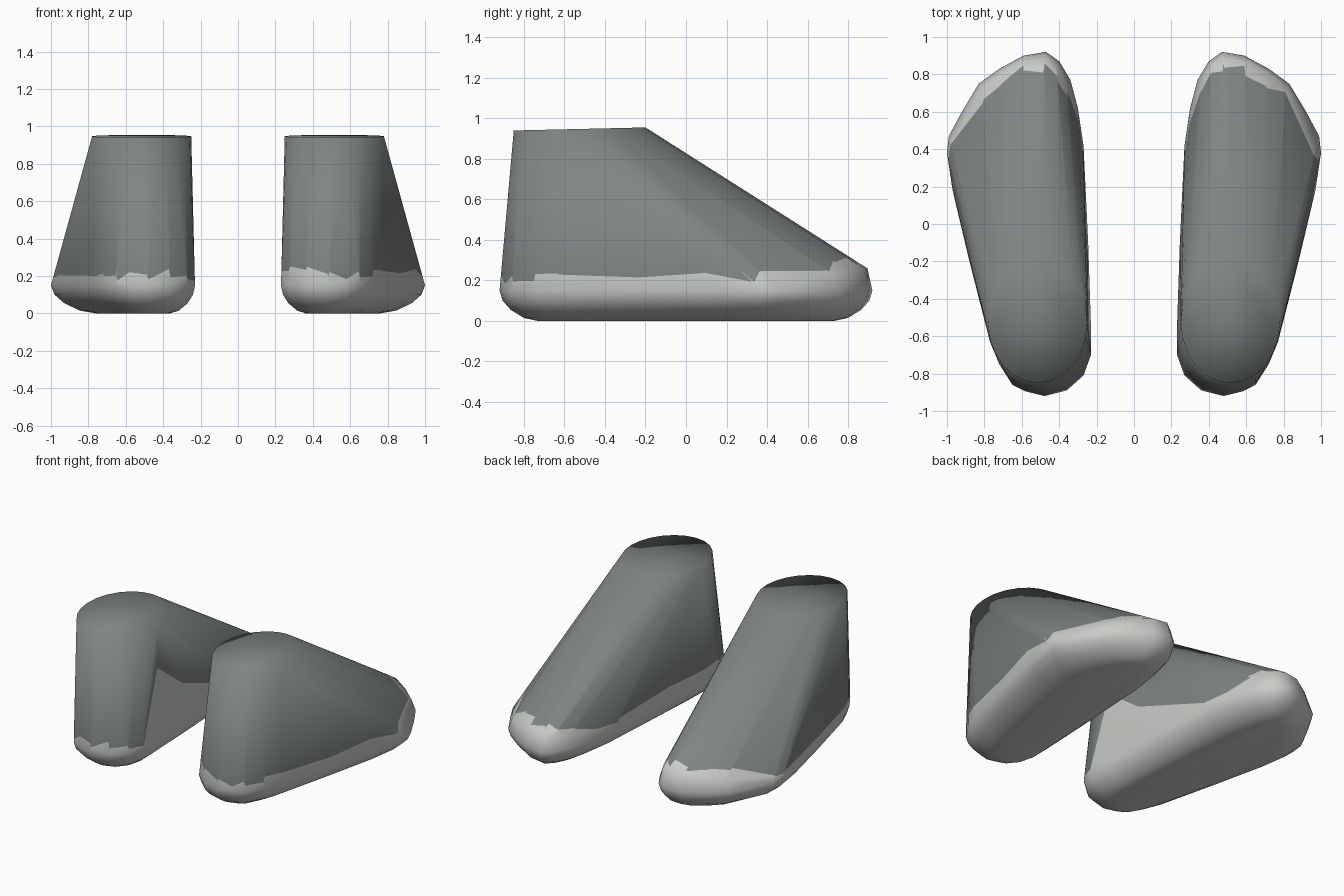
import bpy, bmesh, math, random

if "Cube" in bpy.data.objects:
    bpy.data.objects.remove(bpy.data.objects["Cube"])

def make_material(name, rgb):
    m = bpy.data.materials.new(name)
    m.diffuse_color = (*rgb, 1)
    m.use_nodes = True
    m.node_tree.nodes["Principled BSDF"].inputs["Base Color"].default_value = m.diffuse_color
    return m

upper_mat = make_material("grey green upper", (0.21, 0.235, 0.225))
sole_mat = make_material("pale grey sole", (0.58, 0.60, 0.57))

# widest plan outline of one boot, toe at +y, outer edge at +x
OUTLINE = [(.47, .92), (.59, .90), (.72, .83), (.83, .75), (.92, .60), (.99, .47), (1.0, .38),
           (.97, .18), (.88, -.2), (.77, -.63), (.72, -.75), (.65, -.86), (.58, -.895), (.48, -.92),
           (.36, -.89), (.27, -.81), (.23, -.7), (.23, -.55), (.245, -.1), (.27, .42),
           (.30, .62), (.34, .77), (.40, .87)]
# height and inset of each rounded sole ring
RINGS = [(0, .19), (.015, .12), (.055, .055), (.1, .015), (.15, 0)]

def inset(x, y, d):
    cx = .53 + .08 * y
    return cx + (x - cx) * (1 - d / .34), y * (1 - d / .92)

def boot(name, side, seed):
    rng = random.Random(seed)
    bm = bmesh.new()
    # rounded sole
    for z, d in RINGS:
        for x, y in OUTLINE:
            bm.verts.new((*inset(x, y, d), z))
    # toe cap edge
    for x, y in OUTLINE:
        if y > .58:
            bm.verts.new((*inset(x, y, .025), .15 + .11 * min(1, (y - .4) / .5)))
    # ankle top
    n = 24
    for i in range(n):
        a = math.tau * i / n
        y = -.525 + .325 * math.sin(a)
        bm.verts.new((.515 + .265 * math.cos(a), y, .94 + .015 * (y + .85) / .65))
    res = bmesh.ops.convex_hull(bm, input=bm.verts[:])
    loose = [v for v in bm.verts if not v.link_faces]
    bmesh.ops.delete(bm, geom=loose, context='VERTS')

    # ragged colour border: cut each rising edge at its own height
    cuts = set()
    for e in bm.edges[:]:
        lo, hi = sorted(e.verts, key=lambda v: v.co.z)
        if lo.co.z < .4 < hi.co.z:
            h = max(rng.uniform(.165, .26), lo.co.z + rng.uniform(.015, .055))
            # higher pale patch on the inner wall of one boot
            if side < 0 and lo.co.x < .3 and -.66 < lo.co.y < .35:
                h = max(h, .68 - .48 * (lo.co.y + .62))
            t = (h - lo.co.z) / (hi.co.z - lo.co.z)
            new = bmesh.utils.edge_split(e, lo, t)[1]
            cuts.add(new)
    bmesh.ops.connect_verts(bm, verts=list(cuts))
    for f in bm.faces:
        top = any(v.co.z > .9 for v in f.verts)
        f.material_index = 0 if top else 1
        if not any(v not in cuts and v.co.z < .4 for v in f.verts):
            f.material_index = 0
        f.smooth = True

    for v in bm.verts:
        v.co.x *= side
    bmesh.ops.recalc_face_normals(bm, faces=bm.faces[:])
    me = bpy.data.meshes.new(name)
    bm.to_mesh(me)
    bm.free()
    me.materials.append(upper_mat)
    me.materials.append(sole_mat)
    bpy.context.collection.objects.link(bpy.data.objects.new(name, me))

boot("right_boot", 1, 3)
boot("left_boot", -1, 8)
